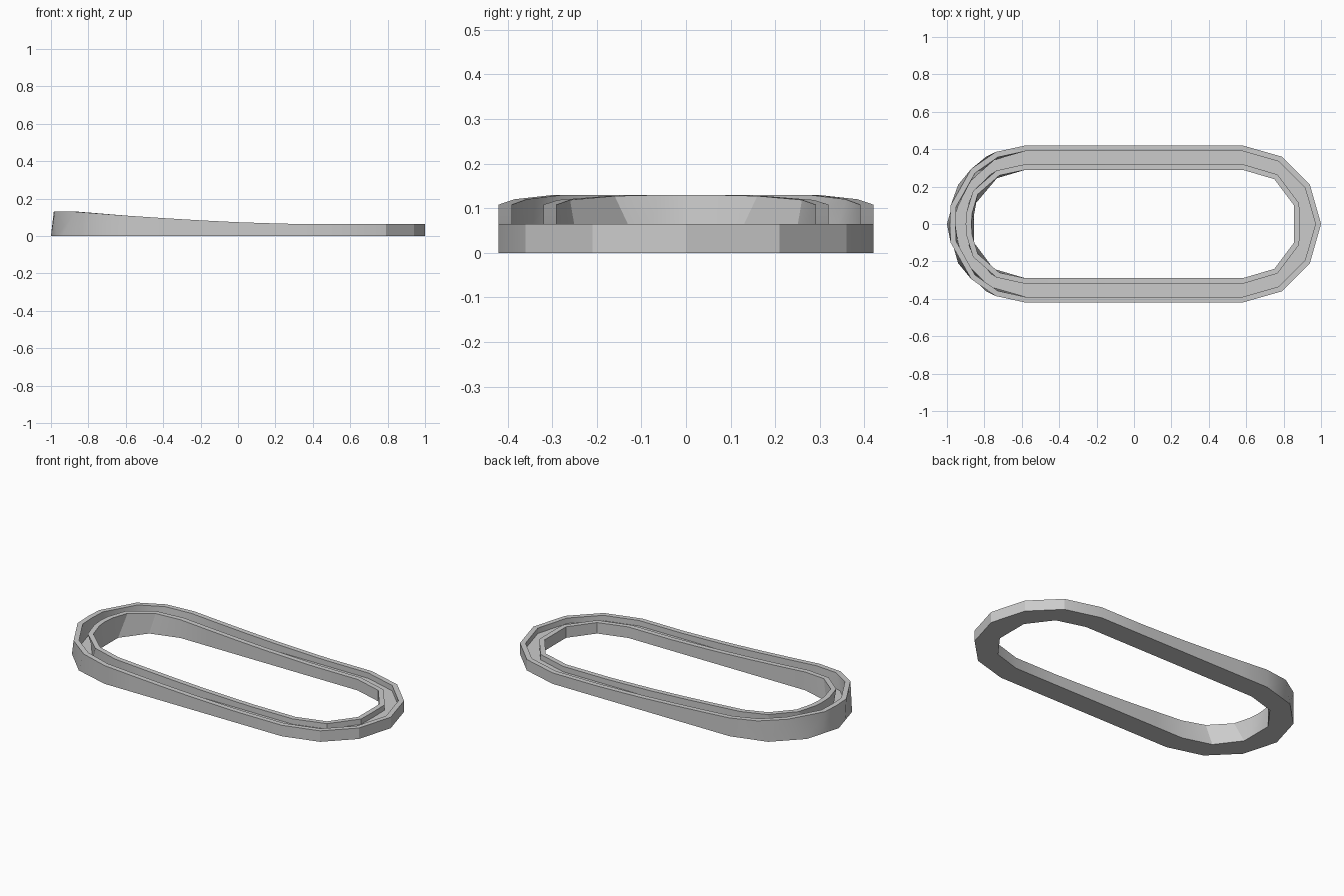
import bpy, bmesh
from math import radians
from mathutils import Vector

cube = bpy.data.objects.get("Cube")
if cube:
    bpy.data.objects.remove(cube)

STRAIGHT = 0.58   # half length of the straight runs
WALL = 0.03       # wall thickness
FLOOR = 0.033     # height of the channel floor

# half outlines from the low end (+x) to the raised end (-x)
low_outer = [(1, 0), (0.94, 0.21), (0.79, 0.36)]
low_inner = [(0.855, 0), (0.855, 0.1), (0.75, 0.24)]
base_outer = [(-0.79, 0.36), (-0.94, 0.21), (-0.97, 0.105), (-1, 0)]
base_inner = [(-0.75, 0.24), (-0.855, 0.1), (-0.855, 0.05), (-0.855, 0)]
top_outer = [(-0.74, 0.385), (-0.87, 0.295), (-0.98, 0.1), (-0.985, 0)]
top_inner = [(-0.72, 0.26), (-0.835, 0.16), (-0.865, 0.06), (-0.87, 0)]
stations = [STRAIGHT, 0.3, 0.15, 0, -0.2, -0.4, -STRAIGHT]
profile = [(-0.87, 0.13), (-0.74, 0.12), (-0.58, 0.108), (-0.4, 0.096),
           (-0.2, 0.084), (0, 0.074), (0.15, 0.069), (0.3, 0.065)]


def rim_height(x):
    """Height of the wall tops along the length."""
    if x <= profile[0][0]:
        return profile[0][1]
    for (xa, za), (xb, zb) in zip(profile, profile[1:]):
        if x <= xb:
            return za + (zb - za) * (x - xa) / (xb - xa)
    return profile[-1][1]


def loop(low, high, y, shift=0, z=None):
    """Closed outline, moved outward by shift, at height z or along the rim."""
    half = low + [(x, y) for x in stations] + high
    full = half + [(x, -v) for x, v in half[-2:0:-1]]
    points = []
    for x, v in full:
        hub = Vector((max(-STRAIGHT, min(STRAIGHT, x)), 0))
        p = Vector((x, v))
        p += (p - hub).normalized() * shift
        points.append((p.x, p.y, rim_height(x) if z is None else z))
    return points


# cross-section: outer wall, channel floor, inner wall, underside
rings = [
    loop(low_outer, base_outer, 0.42, z=0),
    loop(low_outer, top_outer, 0.42),
    loop(low_outer, top_outer, 0.42, -WALL),
    loop(low_outer, base_outer, 0.42, -WALL, FLOOR),
    loop(low_inner, base_inner, 0.29, WALL, FLOOR),
    loop(low_inner, top_inner, 0.29, WALL),
    loop(low_inner, top_inner, 0.29),
    loop(low_inner, base_inner, 0.29, z=0),
]

bm = bmesh.new()
verts = [[bm.verts.new(p) for p in ring] for ring in rings]
count = len(rings[0])
for i, ring in enumerate(verts):
    nxt = verts[(i + 1) % len(verts)]
    for j in range(count):
        k = (j + 1) % count
        bm.faces.new((ring[j], ring[k], nxt[k], nxt[j]))
bmesh.ops.recalc_face_normals(bm, faces=bm.faces)
mesh = bpy.data.meshes.new("channel_ring")
bm.to_mesh(mesh)
bm.free()
channel = bpy.data.objects.new("channel_ring", mesh)
bpy.context.collection.objects.link(channel)

# plain grey finish
grey = bpy.data.materials.new("light_grey")
grey.use_nodes = True
color = (0.6, 0.6, 0.6, 1)
grey.diffuse_color = color
grey.node_tree.nodes["Principled BSDF"].inputs["Base Color"].default_value = color
mesh.materials.append(grey)

bpy.ops.object.select_all(action="DESELECT")
channel.select_set(True)
bpy.context.view_layer.objects.active = channel
bpy.ops.object.shade_smooth_by_angle(angle=radians(29))
